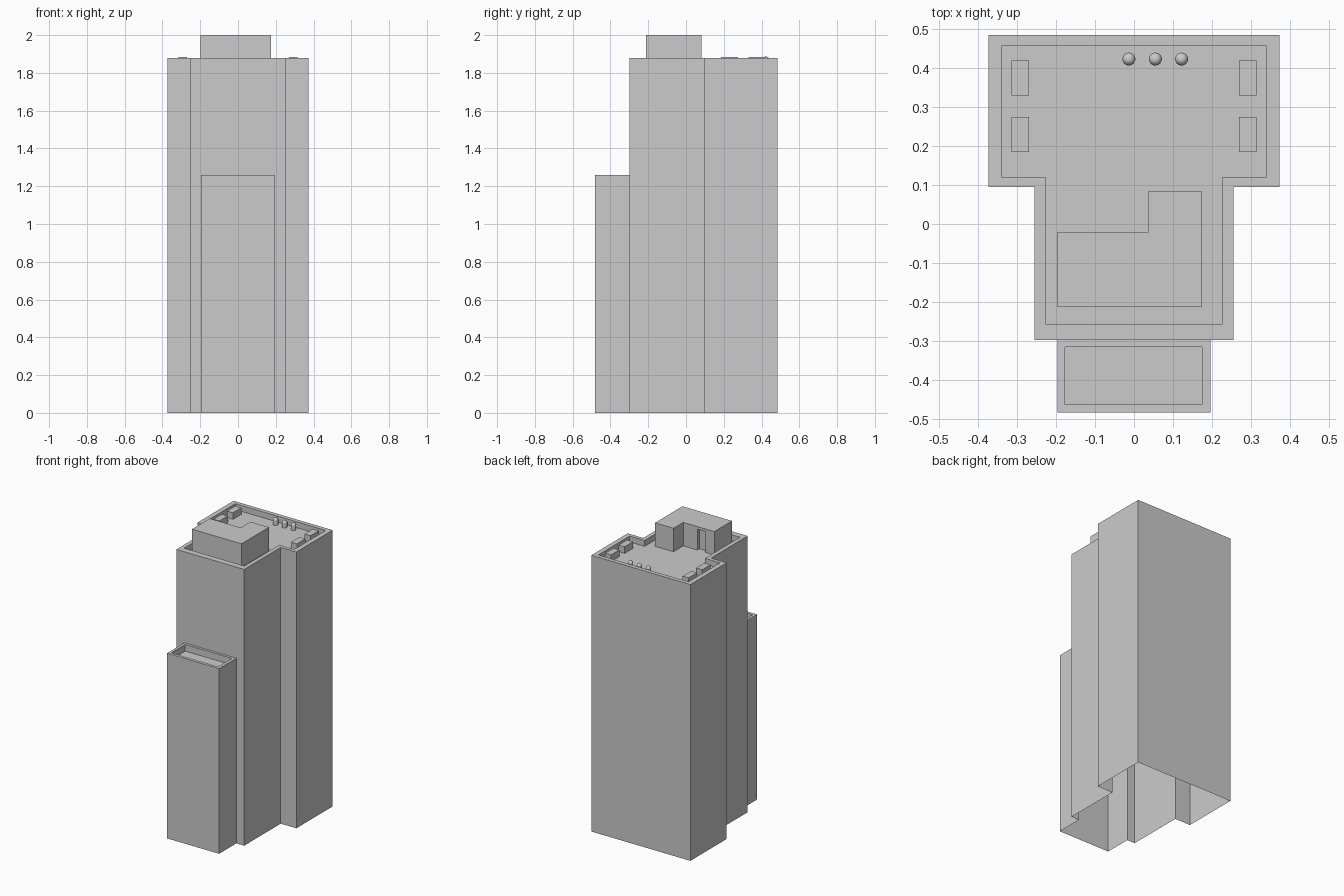
import bpy, bmesh, math

if "Cube" in bpy.data.objects:
    bpy.data.objects.remove(bpy.data.objects["Cube"])

TOP, ROOF = 1.88, 1.84            # parapet top and sunken roof deck
ANNEX_TOP, ANNEX_ROOF = 1.26, 1.215


def make_object(name, bm):
    mesh = bpy.data.meshes.new(name)
    bmesh.ops.remove_doubles(bm, verts=bm.verts, dist=1e-5)
    bm.to_mesh(mesh)
    bm.free()
    obj = bpy.data.objects.new(name, mesh)
    bpy.context.collection.objects.link(obj)
    return obj


def ring(bm, pts, z):
    return [bm.verts.new((x, y, z)) for x, y in pts]


def skin(bm, low, high, skip=()):
    n = len(low)
    for i in range(n):
        if i not in skip:
            j = (i + 1) % n
            bm.faces.new((low[i], low[j], high[j], high[i]))


def mirrored(right):
    """Counter-clockwise outline from its right half, front to back."""
    return right + [(-x, y) for x, y in reversed(right)]


def hollow_block(name, outer, inner, top, deck, short_edge, short_z):
    """Open-bottomed walls with a parapet; one edge has a wall only above short_z."""
    bm = bmesh.new()
    base, rim = ring(bm, outer, 0), ring(bm, outer, top)
    lip, floor = ring(bm, inner, top), ring(bm, inner, deck)
    skin(bm, base, rim, skip=(short_edge,))
    if short_z < top:
        i, j = short_edge, (short_edge + 1) % len(outer)
        a, b = ring(bm, [outer[i], outer[j]], short_z)
        bm.faces.new((a, b, rim[j], rim[i]))
    skin(bm, rim, lip)
    skin(bm, lip, floor)
    bm.faces.new(floor)
    return make_object(name, bm)


def prism(name, pts, z0, z1):
    bm = bmesh.new()
    low, high = ring(bm, pts, z0), ring(bm, pts, z1)
    skin(bm, low, high)
    bm.faces.new(high)
    bm.faces.new(low[::-1])
    return make_object(name, bm)


def rect(x0, x1, y0, y1):
    return [(x0, y0), (x1, y0), (x1, y1), (x0, y1)]


# Main tower: T-shaped plan, wall behind the annex exists only above it
outer = mirrored([(.196, -.298), (.255, -.298), (.255, .095), (.373, .095), (.373, .485)])
inner = mirrored([(.196, -.256), (.227, -.256), (.227, .12), (.34, .12), (.34, .457)])
hollow_block("tower", outer, inner, TOP, ROOF, len(outer) - 1, ANNEX_TOP)

# Lower front annex, open towards the tower
hollow_block("front_annex", rect(-.196, .196, -.483, -.298),
             rect(-.177, .175, -.463, -.315), ANNEX_TOP, ANNEX_ROOF, 2, ANNEX_TOP)

# L-shaped rooftop penthouse with a recessed doorway at the back
penthouse = prism("penthouse", [(-.198, -.212), (.175, -.212), (.175, .083),
                                (.036, .083), (.036, -.022), (-.198, -.022)], ROOF, 2.0)
cutter = prism("doorway_cutter", rect(-.13, -.07, -.045, .02), ROOF - .02, 1.982)
cutter.hide_render = True
cutter.hide_set(True)
cut = penthouse.modifiers.new("doorway", 'BOOLEAN')
cut.operation = 'DIFFERENCE'
cut.solver = 'EXACT'
cut.object = cutter

# Rooftop equipment boxes along both sides
for side in (-1, 1):
    for y in (.23, .375):
        x = side * .292
        prism("roof_unit", rect(x - .0225, x + .0225, y - .045, y + .045), ROOF, 1.885)

# Row of round-topped vents
R = .0165
for x in (-.013, .055, .122):
    bm = bmesh.new()
    rings = []
    steps = [(R, ROOF)] + [(R * math.cos(a), 1.8705 + R * math.sin(a))
                           for a in (math.radians(15 * k) for k in range(6))]
    for r, z in steps:
        rings.append(ring(bm, [(x + r * math.cos(t), .423 + r * math.sin(t))
                               for t in (math.tau * k / 24 for k in range(24))], z))
    for low, high in zip(rings, rings[1:]):
        skin(bm, low, high)
    bm.faces.new(rings[-1])
    for f in bm.faces:
        f.smooth = True
    make_object("roof_vent", bm)
